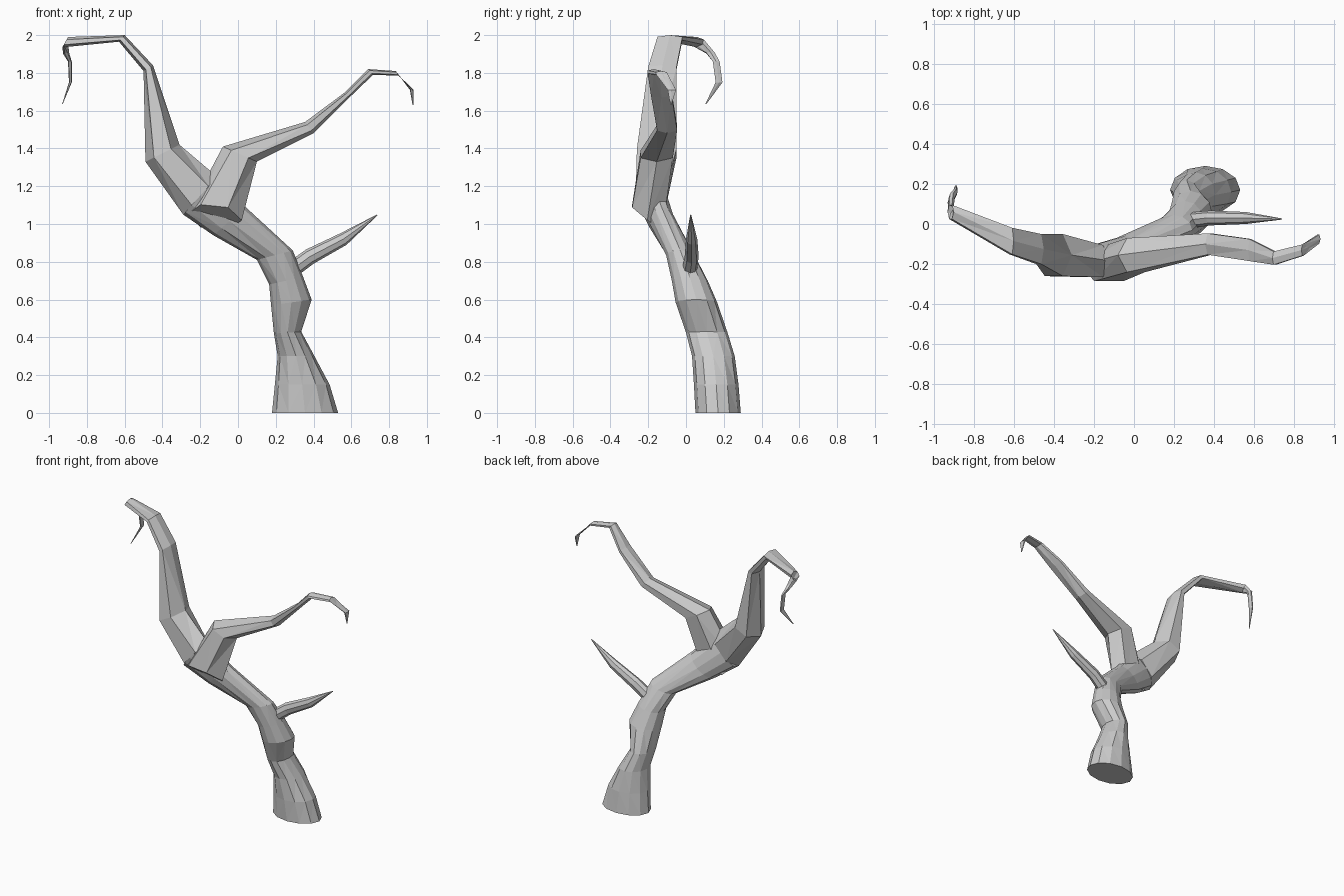
import bpy, bmesh, math


def limb(name, sides, rings):
    """Loft a flat-faced tube. Each ring: front-view edge points x1,z1 and x2,z2,
    centre y, half depth, and optional lift of the front edge."""
    bm = bmesh.new()
    top = max(abs(math.sin(2 * math.pi * i / sides)) for i in range(sides))
    loops = []
    for x1, z1, x2, z2, y, h, *lift in rings:
        t = lift[0] if lift else 0
        loop = []
        for i in range(sides):
            a = 2 * math.pi * i / sides
            c, s = math.cos(a) / 2, math.sin(a) / top
            loop.append(bm.verts.new(((x1 + x2) / 2 + c * (x2 - x1), y + s * h,
                                      (z1 + z2) / 2 + c * (z2 - z1) - s * t)))
        loops.append(loop)
    for a, b in zip(loops, loops[1:]):
        for i in range(sides):
            j = (i + 1) % sides
            bm.faces.new((a[i], a[j], b[j], b[i]))
    bm.faces.new(loops[0])
    bm.faces.new(loops[-1])
    bmesh.ops.triangulate(bm, faces=[f for f in bm.faces if len(f.verts) == 4])
    bmesh.ops.recalc_face_normals(bm, faces=bm.faces)
    me = bpy.data.meshes.new(name)
    bm.to_mesh(me)
    bm.free()
    ob = bpy.data.objects.new(name, me)
    bpy.context.collection.objects.link(ob)
    return ob


fork = (-.29, 1.05, -.11, 1.25, -.185, .08)

# Trunk: flared oval foot, leaning up to the fork
limb("trunk", 12, [
    (.18, 0, .53, 0, .17, .12),
    (.195, .15, .485, .15, .16, .118),
    (.21, .30, .405, .30, .145, .113),
    (.19, .42, .335, .43, .11, .11),
    (.175, .57, .39, .60, .055, .11),
    (.165, .68, .345, .72, .02, .095),
    (.10, .81, .29, .86, -.03, .075),
    (-.13, .94, .04, 1.09, -.13, .07),
    fork])

# Left limb: rises, bends over and ends in a drooping twig
limb("left_limb", 6, [
    fork,
    (-.49, 1.33, -.31, 1.42, -.155, .105),
    (-.50, 1.81, -.45, 1.84, -.125, .075),
    (-.63, 1.965, -.60, 2.0, -.085, .066),
    (-.93, 1.935, -.90, 1.99, .06, .035),
    (-.925, 1.90, -.895, 1.91, .13, .022),
    (-.90, 1.86, -.88, 1.86, .16, .018),
    (-.895, 1.75, -.88, 1.75, .175, .018),
    (-.931, 1.635, -.928, 1.635, .105, .003)])

# Right limb: starts as a chunky stub at the fork and arches outward
limb("right_limb", 6, [
    (-.27, 1.05, .02, 1.02, -.205, .08, .06),
    (-.08, 1.41, .10, 1.33, -.155, .085),
    (.355, 1.54, .40, 1.48, -.10, .053),
    (.57, 1.70, .59, 1.67, -.13, .055),
    (.69, 1.82, .715, 1.79, -.17, .033),
    (.835, 1.81, .85, 1.785, -.13, .028),
    (.91, 1.71, .93, 1.71, -.075, .022),
    (.924, 1.63, .928, 1.63, -.08, .003)])

# Pointed broken twig on the trunk
limb("side_twig", 8, [
    (.27, .80, .32, .73, .02, .04),
    (.36, .865, .40, .79, .03, .037),
    (.54, .95, .575, .89, .03, .03),
    (.735, 1.05, .739, 1.046, .025, .003)])
